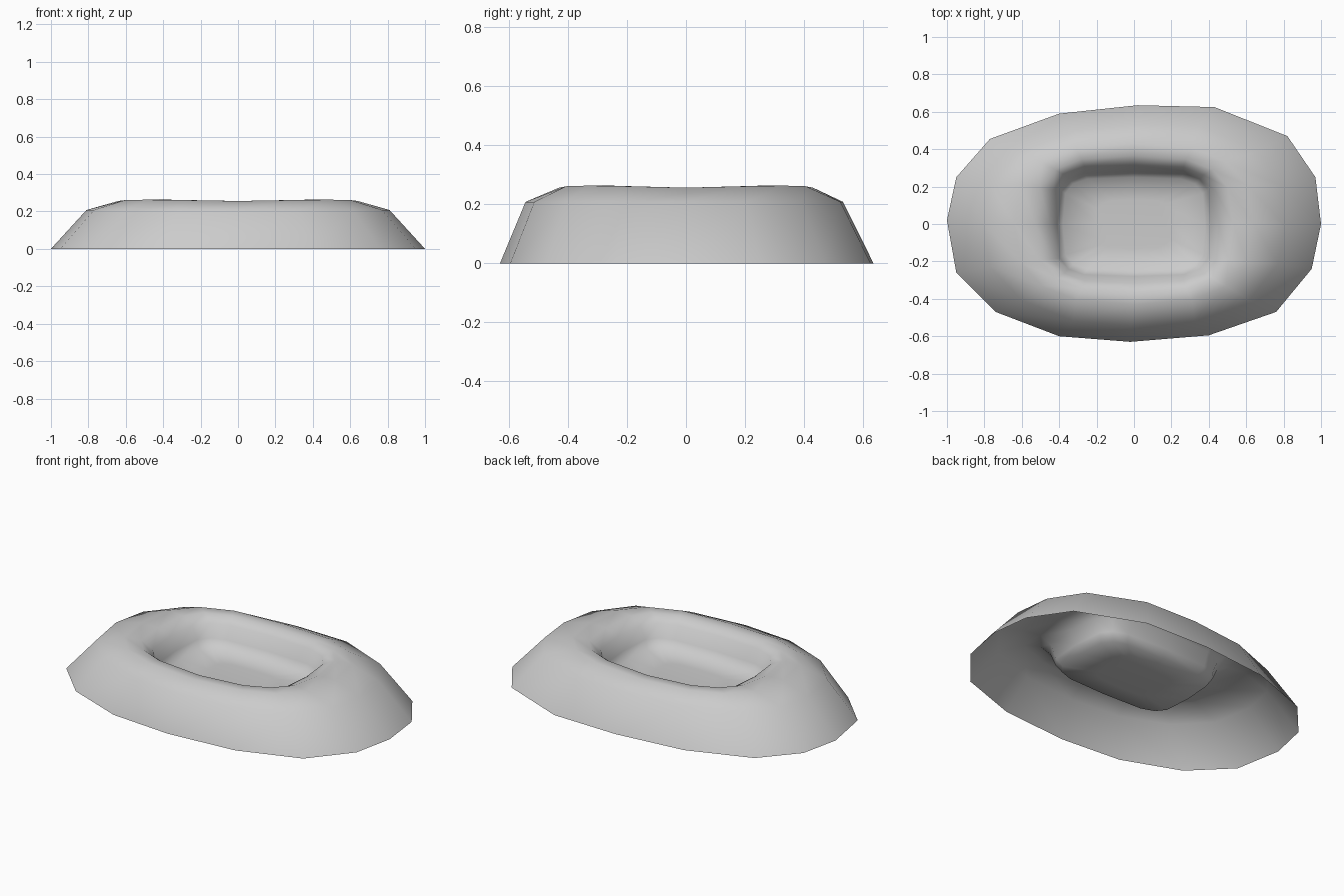
import bpy
import bmesh
from math import cos, sin, tau, copysign

if "Cube" in bpy.data.objects:
    bpy.data.objects.remove(bpy.data.objects["Cube"], do_unlink=True)

SIDES = 16

# One plain grey for the whole shell
grey = bpy.data.materials.new("soft grey")
grey.use_nodes = True
colour = (0.6, 0.6, 0.6, 1)
grey.diffuse_color = colour
grey.node_tree.nodes["Principled BSDF"].inputs["Base Color"].default_value = colour

# Slightly uneven outline of the open foot
foot = [(1, 0), (.97, .25), (.82, .47), (.43, .625), (.02, .635), (-.4, .59),
        (-.77, .455), (-.95, .25), (-1, .02), (-.95, -.26), (-.74, -.47),
        (-.4, -.6), (-.02, -.63), (.4, -.595), (.76, -.47), (.95, -.24)]


def rounded_ring(bm, a, b, power, z, lift=0.0):
    """Rounded-rectangle loop, with its corners lifted a little."""
    ring = []
    for i in range(SIDES):
        t = tau * i / SIDES
        c, s = cos(t), sin(t)
        x = a * copysign(abs(c) ** (2 / power), c)
        y = b * copysign(abs(s) ** (2 / power), s)
        ring.append(bm.verts.new((x, y, z + lift * abs(sin(2 * t)))))
    return ring


def scaled_foot(bm, sx, sy, shift, z):
    return [bm.verts.new((x * sx, y * sy + shift, z)) for x, y in foot]


bm = bmesh.new()
rings = [
    scaled_foot(bm, 1, 1, 0, 0),                        # open foot
    scaled_foot(bm, .81, .85, -.008, .208),             # shoulder
    rounded_ring(bm, .64, .43, 2.65, .256, .007),       # crest
    rounded_ring(bm, .53, .365, 3, .254, .010),         # inner crest
    rounded_ring(bm, .45, .318, 3.6, .225),             # lip
    rounded_ring(bm, .41, .28, 4.5, .15),               # pit wall
    rounded_ring(bm, .38, .25, 4.5, .105),              # floor edge
    rounded_ring(bm, .2, .13, 4, .096),                 # floor
]
for lower, upper in zip(rings, rings[1:]):
    for i in range(SIDES):
        j = (i + 1) % SIDES
        bm.faces.new((lower[i], lower[j], upper[j], upper[i]))
bm.faces.new(rings[-1])
for face in bm.faces:
    face.smooth = True

mesh = bpy.data.meshes.new("basin_shell")
bm.to_mesh(mesh)
bm.free()
mesh.materials.append(grey)
shell = bpy.data.objects.new("basin_shell", mesh)
bpy.context.collection.objects.link(shell)
